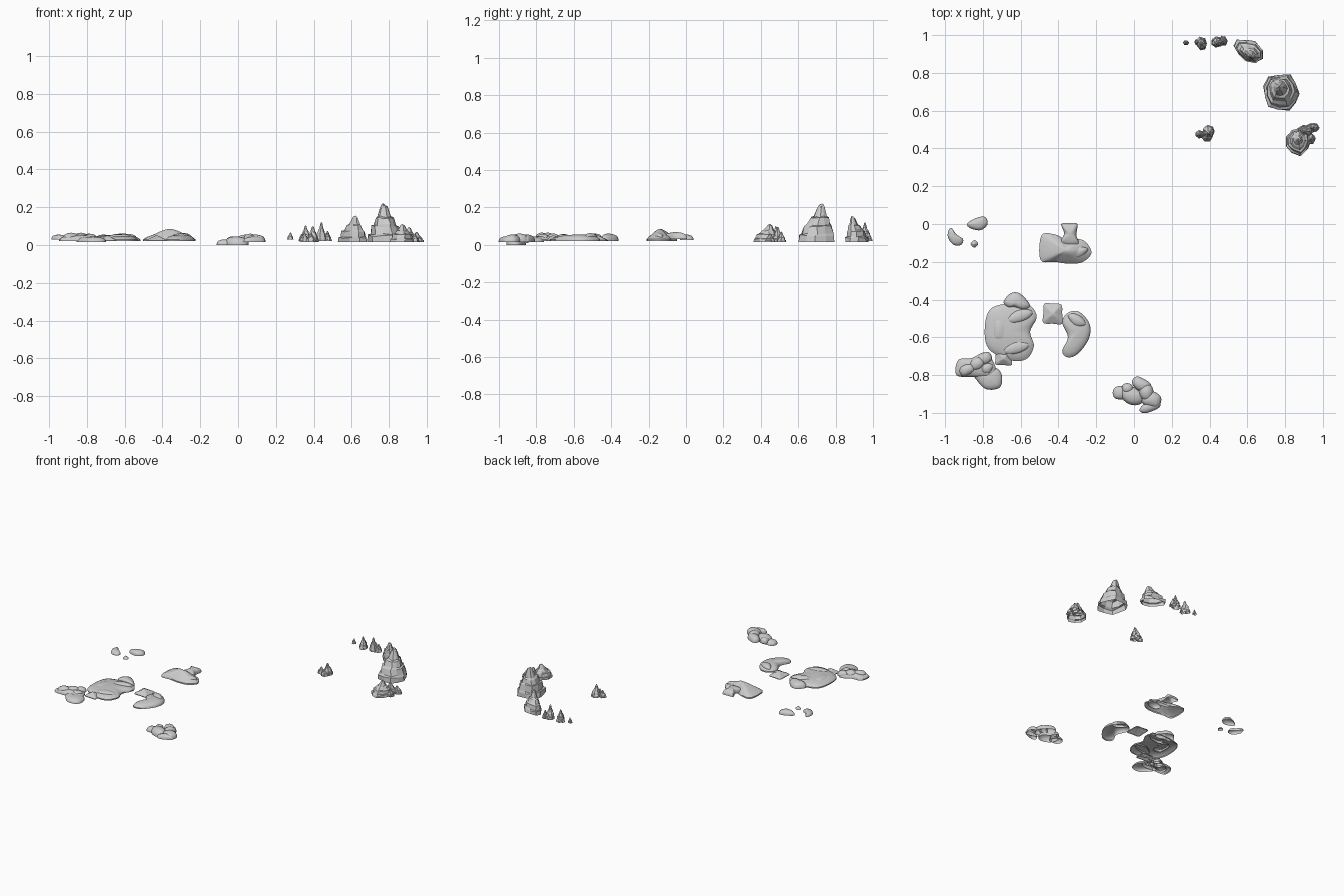
import bpy, bmesh, math, random
from mathutils import Vector

if "Cube" in bpy.data.objects:
    bpy.data.objects.remove(bpy.data.objects["Cube"])

random.seed(7)


def finish(name, rings, apex, angle=None):
    """Loft closed rings upward to an apex, leaving the underside open."""
    bm = bmesh.new()
    loops = [[bm.verts.new(p) for p in r] for r in rings]
    n = len(loops[0])
    for a, b in zip(loops, loops[1:]):
        for i in range(n):
            j = (i + 1) % n
            bm.faces.new((a[i], a[j], b[j], b[i]))
    top = bm.verts.new(apex)
    for i in range(n):
        bm.faces.new((loops[-1][i], loops[-1][(i + 1) % n], top))
    me = bpy.data.meshes.new(name)
    bm.to_mesh(me)
    bm.free()
    ob = bpy.data.objects.new(name, me)
    bpy.context.collection.objects.link(ob)
    if angle:
        bpy.context.view_layer.objects.active = ob
        bpy.ops.object.select_all(action='DESELECT')
        ob.select_set(True)
        bpy.ops.object.shade_smooth_by_angle(angle=math.radians(angle))
    return ob


def spline(pts, steps=5):
    """Closed Catmull-Rom curve through a few outline points."""
    out, n = [], len(pts)
    P = [Vector(p) for p in pts]
    for i in range(n):
        a, b, c, d = P[i - 1], P[i], P[(i + 1) % n], P[(i + 2) % n]
        for k in range(steps):
            t = k / steps
            out.append(0.5 * (2 * b + (c - a) * t + (2 * a - 5 * b + 4 * c - d) * t * t
                              + (3 * b - a - 3 * c + d) * t ** 3))
    return out


FLAT = [(1, 0), (1, .25), (.93, .5), (.8, .72), (.55, .88), (.25, .97)]
HILL = [(1, 0), (1, .15), (.85, .35), (.6, .55), (.38, .78), (.15, .96)]


def island(name, pts, z0, z1, profile=FLAT, centre=None):
    """Low smooth island: outline shrinking towards a centre."""
    line = spline(pts)
    c = Vector(centre) if centre else sum(line, Vector((0, 0))) / len(line)
    rings = []
    for s, h in profile:
        rings.append([(*(c + (p - c) * s), z0 + (z1 - z0) * h) for p in line])
    return finish(name, rings, (c.x, c.y, z1), 35)


def oval(x, y, rx, ry, rot=0, wob=.12, n=8):
    pts = []
    for i in range(n):
        a = 2 * math.pi * i / n
        r = 1 + random.uniform(-wob, wob)
        u, v = rx * r * math.cos(a), ry * r * math.sin(a)
        pts.append((x + u * math.cos(rot) - v * math.sin(rot),
                    y + u * math.sin(rot) + v * math.cos(rot)))
    return pts


PEAK = [(1, 0), (.97, .17), (.86, .2), (.78, .42), (.64, .46),
        (.5, .62), (.38, .66), (.2, .9), (.1, .97)]


def rock(name, x, y, rx, ry, z1, peak=(0, 0), n=9, z0=.015, rot=0):
    """Faceted stepped sea stack leaning to an off-centre peak."""
    rad = [random.uniform(.86, 1.08) for _ in range(n)]
    rings = []
    for k, (s, h) in enumerate(PEAK):
        ring = []
        for i in range(n):
            a = 2 * math.pi * (i + random.uniform(-.12, .12)) / n
            r = rad[i] * s * random.uniform(.95, 1.05)
            u, v = rx * r * math.cos(a), ry * r * math.sin(a)
            hz = h + (random.uniform(-.035, .035) if k else 0)
            ring.append((x + u * math.cos(rot) - v * math.sin(rot) + peak[0] * (1 - s),
                         y + u * math.sin(rot) + v * math.cos(rot) + peak[1] * (1 - s),
                         z0 + (z1 - z0) * min(hz, .99)))
        rings.append(ring)
    finish(name, rings, (x + peak[0], y + peak[1], z1))


# Tall rocky stacks on the right
for i, r in enumerate([
    (.78, .695, .105, .108, .22, (-.01, .035), 11),
    (.605, .92, .085, .055, .155, (.015, -.035), 9, .015, -.5),
    (.87, .435, .075, .075, .11, (0, .015), 9),
    (.905, .49, .045, .035, .095, (0, 0), 7),
    (.945, .51, .04, .027, .07, (0, 0), 7),
    (.935, .45, .03, .03, .06, (0, 0), 6),
    (.44, .965, .032, .032, .12, (0, -.01), 7, .02),
    (.473, .97, .022, .03, .075, (0, 0), 6, .02),
    (.357, .955, .03, .036, .105, (0, 0), 7, .02),
    (.335, .962, .018, .018, .06, (0, 0), 6, .02),
    (.275, .96, .018, .014, .068, (.003, 0), 6, .03),
    (.395, .49, .036, .036, .10, (0, -.01), 7),
    (.35, .475, .028, .022, .065, (0, 0), 7),
    (.385, .455, .03, .022, .06, (0, 0), 6),
]):
    rock("rock_stack_%02d" % i, *r)

# Large kidney island with raised ridges
island("kidney_island", [(-.79, -.55), (-.76, -.45), (-.66, -.42), (-.56, -.425), (-.515, -.49),
                         (-.55, -.57), (-.53, -.645), (-.57, -.715), (-.66, -.72), (-.77, -.66)],
       .02, .053, centre=(-.65, -.57))
island("kidney_ridge_north", oval(-.605, -.49, .075, .032, .35), .035, .06)
island("kidney_ridge_south", oval(-.62, -.655, .075, .032, .25), .035, .057)
island("kidney_ridge_west", oval(-.71, -.56, .035, .065), .035, .055)

# Cap islet north of it and stepping islets
island("cap_islet", [(-.69, -.41), (-.65, -.365), (-.6, -.37), (-.55, -.43), (-.58, -.455),
                     (-.635, -.44), (-.67, -.44)], .02, .06)
square = [(-1, -.9), (0, -1), (1, -1), (1, 0), (.9, .9), (0, 1), (-.9, 1), (-1, 0)]
island("square_islet", [(-.43 + .05 * a, -.475 + .053 * b) for a, b in square], .02, .05, HILL)
island("link_islet", [(-.69 + .042 * a, -.71 + .037 * b) for a, b in square], .02, .05, HILL)

# Bean island
island("bean_island", [(-.38, -.52), (-.35, -.47), (-.29, -.465), (-.235, -.53), (-.24, -.61),
                       (-.3, -.69), (-.355, -.705), (-.38, -.67), (-.35, -.6)], .02, .055,
       centre=(-.3, -.57))
island("bean_ridge", oval(-.3, -.51, .05, .03, -.5), .035, .062)

# Central hill island with a northern arm
island("hill_island", [(-.495, -.19), (-.49, -.06), (-.42, -.055), (-.36, -.08), (-.27, -.085),
                       (-.225, -.15), (-.27, -.2), (-.34, -.21), (-.42, -.2)],
       .02, .085, HILL, (-.36, -.14))
island("hill_arm", [(-.385, 0), (-.34, .005), (-.3, 0), (-.305, -.06), (-.29, -.11),
                    (-.34, -.12), (-.39, -.1), (-.37, -.05)], .03, .068)
island("hill_shoulder", oval(-.3, -.15, .055, .035, .3), .03, .065)

# Cluster at the far left
island("west_island", [(-.94, -.8), (-.93, -.72), (-.86, -.71), (-.78, -.68), (-.73, -.77),
                       (-.76, -.81), (-.85, -.81)], .02, .053)
island("west_shelf", [(-.85, -.78), (-.74, -.76), (-.7, -.8), (-.71, -.865), (-.78, -.875),
                      (-.83, -.83)], .015, .045)
for i, v in enumerate([(-.79, -.71, .04, .03, .06), (-.83, -.74, .045, .03, .065),
                       (-.88, -.77, .045, .03, .065), (-.78, -.765, .035, .03, .058)]):
    island("west_mound_%d" % i, oval(*v[:4], .4), .03, v[4])

# Three little islets
island("islet_left", [(-.98, -.03), (-.965, -.022), (-.94, -.055), (-.905, -.08), (-.915, -.11),
                      (-.955, -.11), (-.985, -.07)], .03, .055)
island("islet_upper", [(-.885, .0), (-.84, .03), (-.79, .038), (-.775, 0), (-.81, -.032),
                       (-.86, -.025)], .025, .055)
island("islet_dot", [(-.865, -.105), (-.845, -.085), (-.825, -.105), (-.845, -.125)],
       .025, .045, HILL)

# Broken cluster at the front
for i, (x, y, rx, ry, rot, z0, z1) in enumerate([
    (-.07, -.895, .045, .038, 0, 0, .03),
    (-.01, -.91, .065, .05, -.5, 0, .045),
    (.04, -.85, .055, .035, -.5, .015, .055),
    (-.035, -.87, .03, .028, 0, .01, .045),
    (.065, -.89, .04, .045, .2, .015, .06),
    (.095, -.93, .055, .042, -.3, .015, .055),
    (.085, -.965, .06, .03, .4, .015, .045),
]):
    island("front_islet_%d" % i, oval(x, y, rx, ry, rot, .1), z0, z1)
